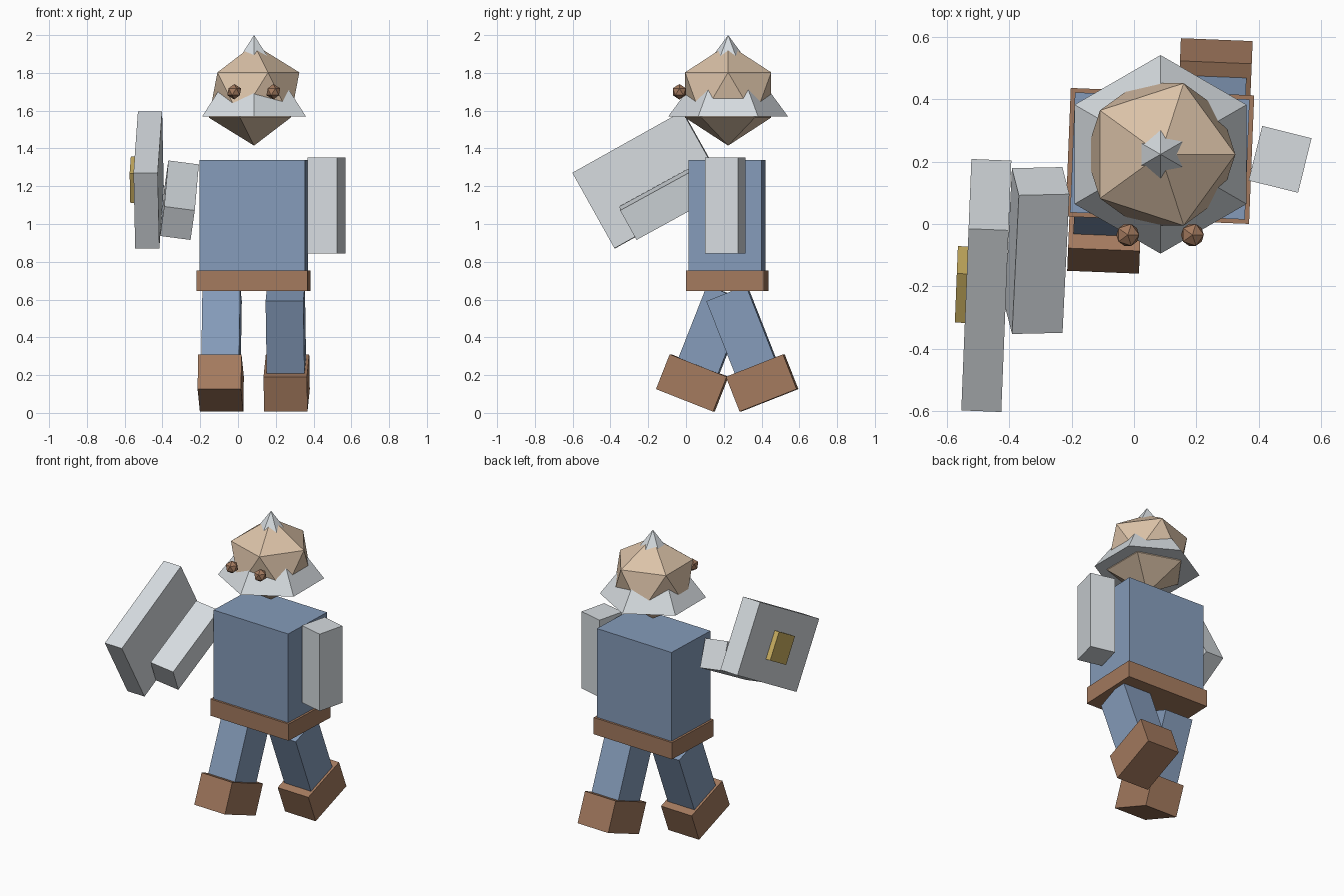
import bpy
import bmesh
from math import radians
from mathutils import Matrix, Vector

if "Cube" in bpy.data.objects:
    bpy.data.objects.remove(bpy.data.objects["Cube"])


def material(name, rgb):
    mat = bpy.data.materials.new(name)
    mat.use_nodes = True
    mat.diffuse_color = (*rgb, 1)
    mat.node_tree.nodes["Principled BSDF"].inputs["Base Color"].default_value = (*rgb, 1)
    return mat


steel = material("steel grey", (0.67, 0.71, 0.74))
blue = material("cloth blue", (0.235, 0.33, 0.49))
brown = material("leather brown", (0.37, 0.195, 0.113))
skin = material("skin", (0.71, 0.54, 0.39))
gold = material("gold", (0.6, 0.435, 0.12))


def finish(name, bm, mat, matrix):
    mesh = bpy.data.meshes.new(name)
    bm.to_mesh(mesh)
    bm.free()
    mesh.materials.append(mat)
    obj = bpy.data.objects.new(name, mesh)
    obj.matrix_world = matrix
    bpy.context.collection.objects.link(obj)
    return obj


def box(name, size, mat, matrix):
    bm = bmesh.new()
    bmesh.ops.create_cube(bm, size=1)
    bmesh.ops.scale(bm, vec=size, verts=bm.verts)
    return finish(name, bm, mat, matrix)


def ball(name, radius, mat, centre):
    bm = bmesh.new()
    bmesh.ops.create_icosphere(bm, subdivisions=1, radius=radius)
    return finish(name, bm, mat, Matrix.Translation(centre))


def move(x, y, z):
    return Matrix.Translation((x, y, z))


def turn(angle, axis):
    return Matrix.Rotation(radians(angle), 4, axis)


# Torso and belt, turned slightly about the vertical
yaw = turn(-2.3, 'Z')
root = move(0.083, 0.218, 0) @ yaw
box("torso", (0.56, 0.385, 0.64), blue, root @ move(0, 0, 1.02))
box("belt", (0.588, 0.412, 0.11), brown, root @ move(0, 0, 0.7))

# Striding legs with boots, swung from the hips
for side, sign in (("left", 1), ("right", -1)):
    hip = root @ move(sign * 0.167, sign * 0.005, 0.633) @ turn(sign * 21.5, 'X')
    box(side + "_leg", (0.2, 0.226, 0.46), blue, hip @ move(0, 0, -0.23))
    box(side + "_boot", (0.23, 0.325, 0.198), brown, hip @ move(0, 0, -0.51))

# Left arm hangs, right arm is raised forward
arm_size = (0.163, 0.18, 0.507)
box("left_arm", arm_size, steel, move(0.468, 0.207, 1.098) @ turn(-14, 'Z'))

down = Vector((-0.043, -0.876, -0.48)).normalized()
across = Vector((0.985, 0.02, -0.13))
across = (across - down * across.dot(down)).normalized()
up = -down
fore = up.cross(across)
pose = Matrix((across, fore, up)).transposed().to_4x4()
box("right_arm", arm_size, steel, move(-0.31, -0.085, 1.126) @ pose)

# Square-edged shield with a raised boss on its outer face
shield = move(-0.473, -0.197, 1.234) @ yaw @ turn(29.2, 'X')
box("shield", (0.128, 0.667, 0.458), steel, shield)
box("shield_boss", (0.06, 0.18, 0.18), gold, shield @ move(-0.066, 0, 0))

# Faceted head, eyes and pointed helmet
ball("head", 0.268, skin, (0.085, 0.223, 1.683))
for side, x in (("right", -0.02), ("left", 0.187)):
    ball(side + "_eye", 0.041, brown, (x, -0.035, 1.7))

bm = bmesh.new()
bmesh.ops.create_cone(bm, cap_ends=True, segments=6, radius1=0.318, radius2=0, depth=0.432)
bmesh.ops.remove_doubles(bm, verts=bm.verts, dist=0.0001)
finish("helmet", bm, steel, move(0.085, 0.223, 1.784))
